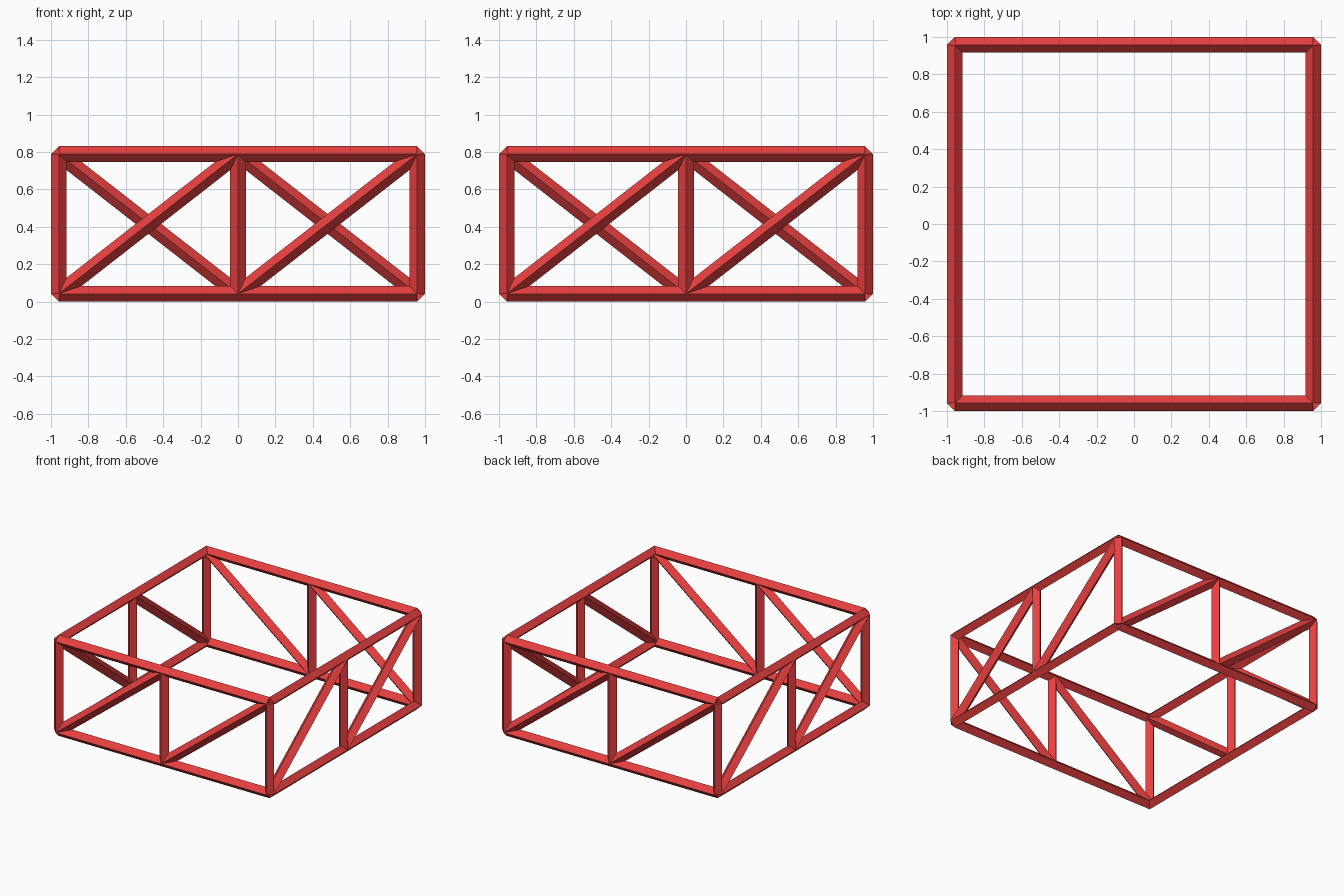
import bpy, bmesh
from math import pi
from mathutils import Vector, Matrix

if "Cube" in bpy.data.objects:
    bpy.data.objects.remove(bpy.data.objects["Cube"])

R = 0.042            # half-diagonal of the diamond-section bars
C = 1 - R            # centre line of the outer bars
LO, HI = R, 0.831 - R

red = bpy.data.materials.new("red_paint")
red.diffuse_color = (0.8, 0.05, 0.05, 1)
red.use_nodes = True
red.node_tree.nodes["Principled BSDF"].inputs["Base Color"].default_value = red.diffuse_color


def bar(name, a, b, turn):
    """Four-sided bar from a to b on the front side, turned about z."""
    a, b = Vector(a), Vector(b)
    z = (b - a).normalized()
    y = Vector((0, 1, 0))
    x = y.cross(z)
    rot = Matrix((x, y, z)).transposed().to_4x4()
    m = Matrix.Rotation(turn, 4, 'Z') @ Matrix.Translation((a + b) / 2) @ rot
    bm = bmesh.new()
    h = (b - a).length / 2
    rings = [[bm.verts.new(m @ Vector((px, py, s)))
              for px, py in ((R, 0), (0, R), (-R, 0), (0, -R))] for s in (-h, h)]
    bm.faces.new(rings[0][::-1])
    bm.faces.new(rings[1])
    for i in range(4):
        j = (i + 1) % 4
        bm.faces.new((rings[0][i], rings[0][j], rings[1][j], rings[1][i]))
    bmesh.ops.recalc_face_normals(bm, faces=bm.faces)
    me = bpy.data.meshes.new(name)
    bm.to_mesh(me)
    bm.free()
    me.materials.append(red)
    bpy.context.collection.objects.link(bpy.data.objects.new(name, me))


# Each side: two rails, a corner post, a middle post and two diagonal braces
for k, side in enumerate(("front", "right", "back", "left")):
    t = k * pi / 2
    bar(side + "_bottom_rail", (-C, -C, LO), (C, -C, LO), t)
    bar(side + "_top_rail", (-C, -C, HI), (C, -C, HI), t)
    bar(side + "_corner_post", (-C, -C, LO), (-C, -C, HI), t)
    bar(side + "_middle_post", (0, -C, LO), (0, -C, HI), t)
    bar(side + "_brace_a", (-C, -C, LO), (0, -C, HI), t)
    bar(side + "_brace_b", (0, -C, LO), (C, -C, HI), t)
